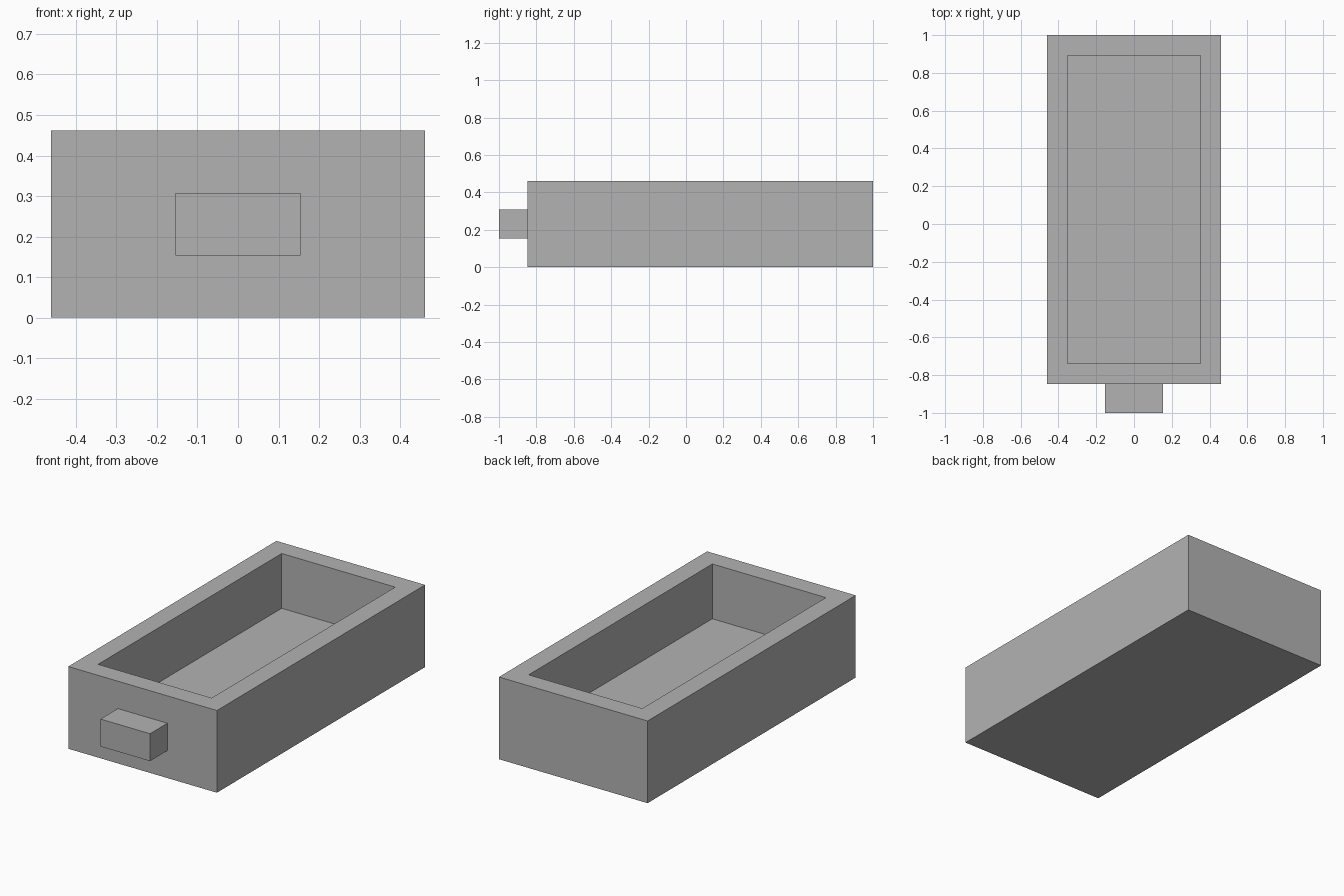
import bpy
import bmesh
from mathutils import Vector

if "Cube" in bpy.data.objects:
    bpy.data.objects.remove(bpy.data.objects["Cube"], do_unlink=True)

U = 2 / 13  # wall thickness, the module of every dimension

# Single grey material
grey = bpy.data.materials.new("plain_grey")
grey.use_nodes = True
colour = (0.45, 0.45, 0.45, 1)
grey.diffuse_color = colour
grey.node_tree.nodes["Principled BSDF"].inputs["Base Color"].default_value = colour


def add_box(name, size, centre, cavity_depth=0):
    """Box in modules; a cavity depth hollows it from the top, one module in."""
    bm = bmesh.new()
    bmesh.ops.create_cube(bm, size=1)
    bmesh.ops.scale(bm, vec=Vector(size) * U, verts=bm.verts)
    bmesh.ops.translate(bm, vec=Vector(centre) * U, verts=bm.verts)
    if cavity_depth:
        bm.normal_update()
        top = max(bm.faces, key=lambda f: f.normal.z)
        bmesh.ops.inset_region(bm, faces=[top], thickness=U)
        floor = bmesh.ops.extrude_discrete_faces(bm, faces=[top])["faces"][0]
        bmesh.ops.translate(bm, vec=(0, 0, -cavity_depth * U), verts=floor.verts)
    bmesh.ops.recalc_face_normals(bm, faces=bm.faces)
    mesh = bpy.data.meshes.new(name)
    bm.to_mesh(mesh)
    bm.free()
    mesh.materials.append(grey)
    obj = bpy.data.objects.new(name, mesh)
    bpy.context.collection.objects.link(obj)
    return obj


# Open tray and the pull on its front
add_box("tray_body", (6, 12, 3), (0, 0.5, 1.5), cavity_depth=2)
add_box("front_handle", (2, 1, 1), (0, -6, 1.5))
